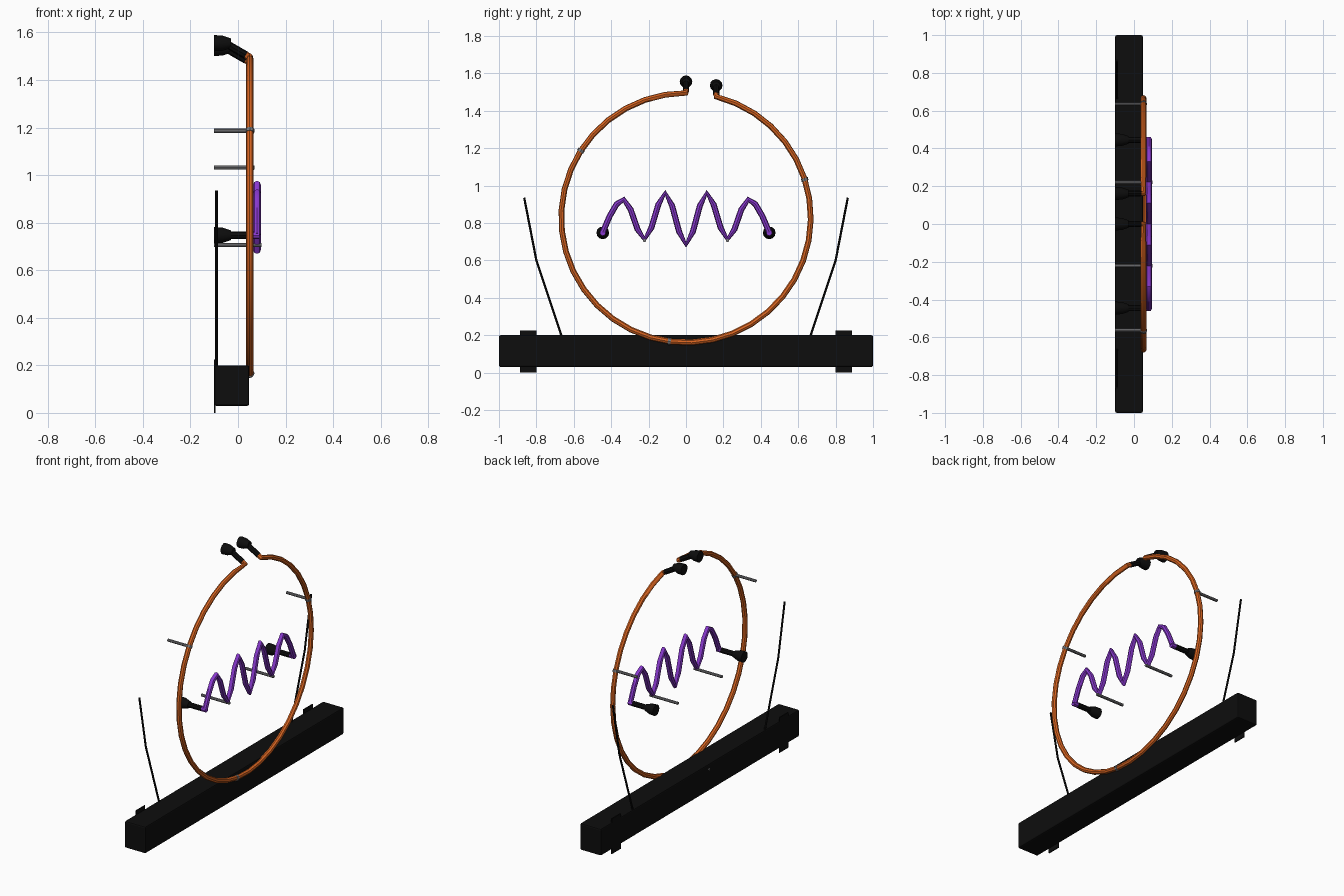
import bpy, math

if "Cube" in bpy.data.objects:
    bpy.data.objects.remove(bpy.data.objects["Cube"])

def mat(name, r, g, b):
    m = bpy.data.materials.new(name)
    m.diffuse_color = (r, g, b, 1)
    m.use_nodes = True
    m.node_tree.nodes["Principled BSDF"].inputs["Base Color"].default_value = m.diffuse_color
    return m

BLACK = mat("black", 0.004, 0.004, 0.004)
ORANGE = mat("orange glass", 0.70, 0.13, 0.015)
PURPLE = mat("purple glass", 0.25, 0.04, 0.62)
GREY = mat("grey support", 0.20, 0.20, 0.21)

def tube(name, points, radius, material, radii=None, res=2, angle=40):
    """Round tube along points; radii scales the thickness per point."""
    cu = bpy.data.curves.new(name, 'CURVE')
    cu.dimensions = '3D'
    cu.bevel_depth = radius
    cu.bevel_resolution = res
    cu.use_fill_caps = True
    sp = cu.splines.new('POLY')
    sp.points.add(len(points) - 1)
    for i, p in enumerate(points):
        sp.points[i].co = (*p, 1)
        sp.points[i].radius = radii[i] if radii else 1
    ob = bpy.data.objects.new(name, cu)
    bpy.context.collection.objects.link(ob)
    bpy.ops.object.select_all(action='DESELECT')
    ob.select_set(True)
    bpy.context.view_layer.objects.active = ob
    bpy.ops.object.convert(target='MESH')
    ob = bpy.context.object
    ob.data.materials.clear()
    ob.data.materials.append(material)
    bpy.ops.object.shade_smooth_by_angle(angle=math.radians(angle))
    return ob

def box(name, lo, hi, material, bevel=0):
    bpy.ops.mesh.primitive_cube_add(size=1, location=[(a + b) / 2 for a, b in zip(lo, hi)])
    ob = bpy.context.object
    ob.name = name
    ob.scale = [b - a for a, b in zip(lo, hi)]
    bpy.ops.object.transform_apply(location=False, rotation=False, scale=True)
    ob.data.materials.append(material)
    if bevel:
        m = ob.modifiers.new("bevel", 'BEVEL')
        m.width = bevel
        m.segments = 2

def end_cap(name, y, z):
    # rubber boot, tapering towards the glass
    tube(name, [(-0.1, y, z), (-0.065, y, z), (-0.03, y, z)], 0.034, BLACK,
         [1, 0.95, 0.6], res=4)

# Base box with mounting tabs on the back
box("base_box", (-0.1, -1, 0.03), (0.047, 1, 0.2), BLACK, 0.008)
for s in (-1, 1):
    y0, y1 = sorted((s * 0.80, s * 0.888))
    box("mounting_tab", (-0.1, y0, 0.0), (-0.094, y1, 0.225), BLACK)
    # Feed wires rising from the base
    tube("feed_wire", [(-0.09, s * 0.65, 0.15), (-0.09, s * 0.667, 0.2),
                       (-0.09, s * 0.80, 0.6), (-0.09, s * 0.865, 0.935)], 0.006, BLACK)

# Open ring with ends bent back and upwards
RX, R, CZ = 0.05, 0.667, 0.828
ring = []
for i in range(37):
    a = math.radians(90 + 346 * i / 36)
    ring.append((RX, R * math.cos(a), CZ + R * math.sin(a)))
def bent(p):
    return (RX - 0.02, p[1], p[2] + 0.012)
tube("ring_tube", [bent(ring[0])] + ring + [bent(ring[-1])], 0.0155, ORANGE)
for p in (ring[0], ring[-1]):
    tube("ring_electrode", [(0.033, p[1], p[2] + 0.01), (-0.045, p[1], p[2] + 0.055)],
         0.0165, BLACK)
    end_cap("ring_end_cap", p[1], p[2] + 0.06)

# Wavy tube: peaks and troughs mirrored about the middle
WX = 0.08
knots = [(0.0, 0.685), (0.111, 0.96), (0.222, 0.713), (0.333, 0.925), (0.445, 0.75)]
half = []
for k in range(4):
    (ya, za), (yb, zb) = knots[k], knots[k + 1]
    for j in range(3):
        t = j / 3
        e = (1 - math.cos(math.pi * t)) / 2 if k < 3 else 1 - math.cos(math.pi / 2 * t)
        half.append((ya + (yb - ya) * t, za + (zb - za) * e))
half.append(knots[-1])
wave = [(WX, -y, z) for y, z in reversed(half[1:])] + [(WX, y, z) for y, z in half]
tube("wave_tube", wave, 0.016, PURPLE)
for s in (-1, 1):
    y, z = s * 0.445, 0.747
    tube("wave_tube_end", [(0.05, y, z), (0.09, y, z)], 0.016, PURPLE)
    tube("wave_electrode", [(-0.045, y, z), (0.06, y, z)], 0.0165, BLACK)
    end_cap("wave_end_cap", y, z)
    # Rods holding the wave troughs
    tube("wave_support", [(-0.1, s * 0.222, 0.706), (0.098, s * 0.222, 0.706)], 0.009, GREY)

# Rods and clips holding the ring
for deg in (147.5, 17.8, 262.3):
    a = math.radians(deg)
    c, s = math.cos(a), math.sin(a)
    y, z = R * c, CZ + R * s
    tube("ring_support", [(-0.1, y, z), (RX, y, z)], 0.009, GREY)
    d = 0.008
    tube("ring_clip", [(RX, y + s * d, z - c * d), (RX, y - s * d, z + c * d)], 0.019, GREY)
